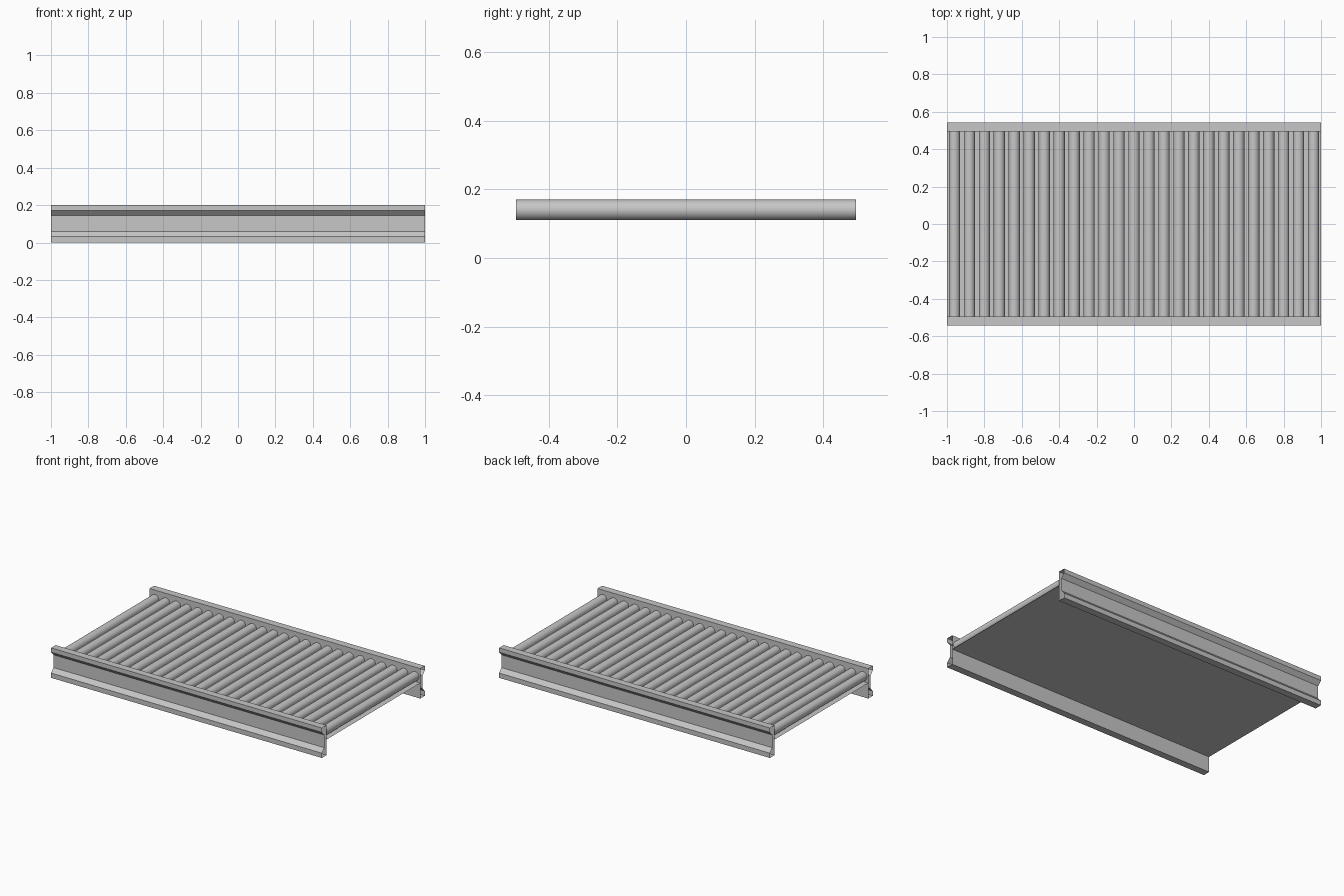
import bpy, bmesh, math
from mathutils import Matrix

if "Cube" in bpy.data.objects:
    bpy.data.objects.remove(bpy.data.objects["Cube"])

grey = bpy.data.materials.new("plain grey")
grey.diffuse_color = (0.57, 0.57, 0.57, 1)
grey.use_nodes = True
grey.node_tree.nodes["Principled BSDF"].inputs["Base Color"].default_value = grey.diffuse_color


def add_object(name, bm):
    mesh = bpy.data.meshes.new(name)
    bm.to_mesh(mesh)
    bm.free()
    mesh.materials.append(grey)
    obj = bpy.data.objects.new(name, mesh)
    bpy.context.collection.objects.link(obj)
    return obj


# Side rails: channel profile (y, z) swept along x, open at both ends
PROFILE = [(0.495, 0), (0.543, 0), (0.543, 0.032), (0.518, 0.059),
           (0.518, 0.144), (0.543, 0.171), (0.543, 0.2), (0.495, 0.2)]


def rail(name, side):
    bm = bmesh.new()
    ends = [[bm.verts.new((x, side * y, z)) for y, z in PROFILE] for x in (-1, 1)]
    n = len(PROFILE)
    for i in range(n):
        j = (i + 1) % n
        quad = [ends[0][i], ends[0][j], ends[1][j], ends[1][i]]
        # outward winding differs between the mirrored sides
        bm.faces.new(quad if side < 0 else quad[::-1])
    bm.normal_update()
    # make sure the top face points up
    top = max(bm.faces, key=lambda f: f.calc_center_median().z)
    if top.normal.z < 0:
        bmesh.ops.reverse_faces(bm, faces=bm.faces[:])
    return add_object(name, bm)


rail("front_rail", -1)
rail("back_rail", 1)

# Thin bed plate under the rollers
bm = bmesh.new()
bm.faces.new([bm.verts.new((x, y, 0.104)) for x, y in
              ((-1, -0.495), (1, -0.495), (1, 0.495), (-1, 0.495))])
add_object("bed_plate", bm)

# Row of rollers
for i in range(25):
    bm = bmesh.new()
    place = Matrix.Translation((-0.96 + 0.08 * i, 0, 0.14)) @ Matrix.Rotation(math.pi / 2, 4, 'X')
    bmesh.ops.create_cone(bm, cap_ends=True, segments=32, radius1=0.03,
                          radius2=0.03, depth=0.99, matrix=place)
    for f in bm.faces:
        f.smooth = len(f.verts) == 4
    for e in bm.edges:
        e.smooth = all(len(f.verts) == 4 for f in e.link_faces)
    add_object(f"roller_{i + 1}", bm)
